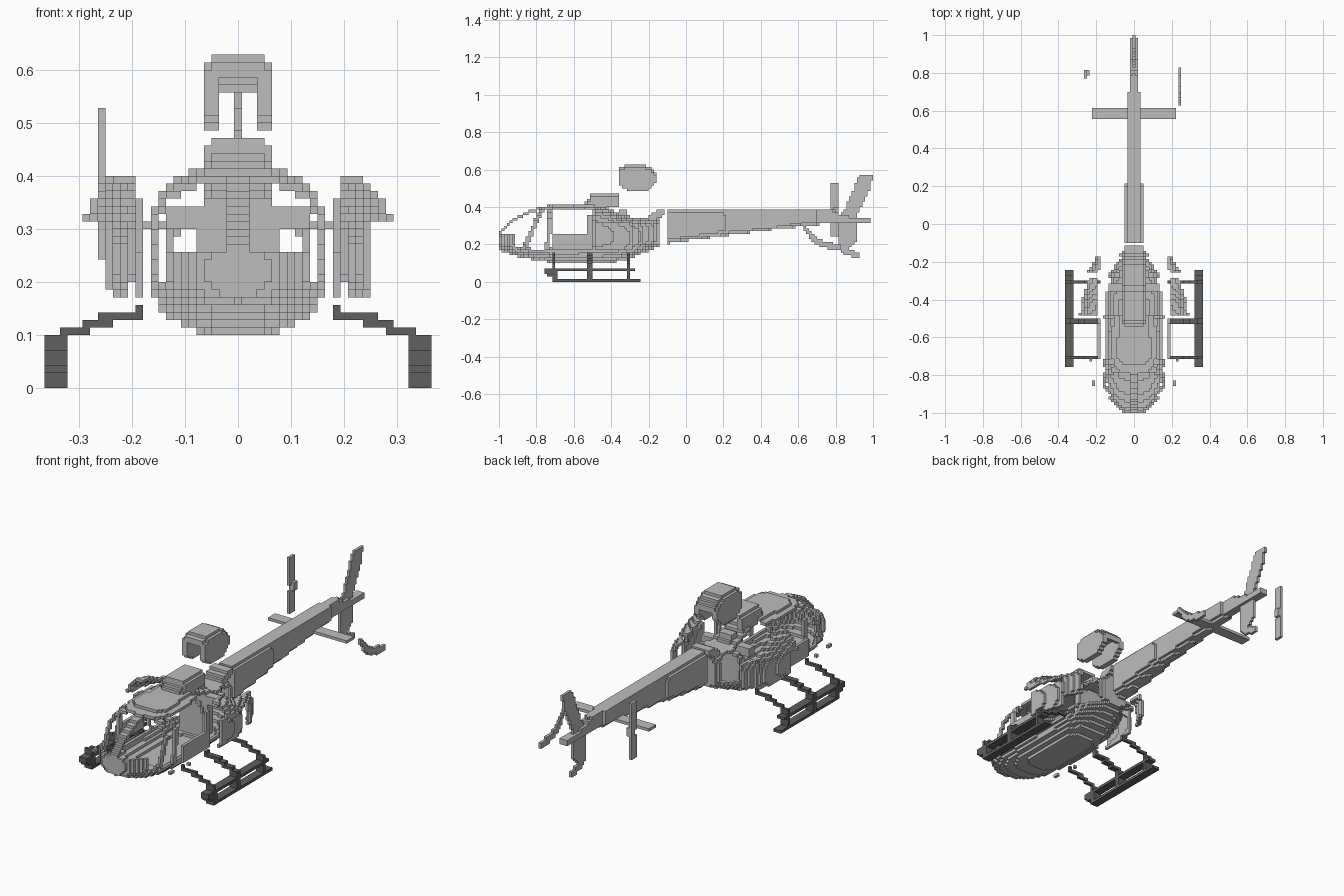
import bpy, bmesh
from itertools import product
from math import floor

cube = bpy.data.objects.get("Cube")
if cube:
    bpy.data.objects.remove(cube)

V = 1 / 70  # block size


def material(name, value):
    mat = bpy.data.materials.new(name)
    mat.use_nodes = True
    colour = (value, value, value, 1)
    mat.diffuse_color = colour
    mat.node_tree.nodes["Principled BSDF"].inputs["Base Color"].default_value = colour
    return mat


GREY = material("light_grey", 0.51)
DARK = material("dark_grey", 0.115)
SIDES = [(a, s) for a in range(3) for s in (-1, 1)]


def step(cell, axis, sign):
    moved = list(cell)
    moved[axis] += sign
    return tuple(moved)


def centre(cell):
    return cell[0] * V, (cell[1] + 0.5) * V, (cell[2] + 0.5) * V


def fill(x, y, z, test=lambda x, y, z: True):
    """Blocks with centres inside the ranges that pass the test."""
    spans = [range(floor(a / V) - 1, floor(b / V) + 2) for a, b in (x, y, z)]
    found = set()
    for cell in product(*spans):
        p = centre(cell)
        if all(a <= c <= b for c, (a, b) in zip(p, (x, y, z))) and test(*p):
            found.add(cell)
    return found


def pick(cells, test):
    return {c for c in cells if test(*centre(c))}


def shift(cells, dx, dz=0):
    return {(c[0] + round(dx / V), c[1], c[2] + round(dz / V)) for c in cells}


def curve(points, t):
    """Straight-line interpolation through a few points."""
    if t <= points[0][0]:
        return points[0][1]
    for (a, p), (b, q) in zip(points, points[1:]):
        if t <= b:
            return p + (q - p) * (t - a) / (b - a)
    return points[-1][1]


def mirror(cells):
    return {(-i, j, k) for i, j, k in cells}


def build(name, cells, mat=GREY):
    """Outer faces of a set of blocks as one mesh."""
    bm = bmesh.new()
    verts = {}
    for cell in sorted(cells):
        for axis, sign in SIDES:
            if step(cell, axis, sign) in cells:
                continue
            loop = []
            for u, w in ((0, 0), (1, 0), (1, 1), (0, 1)):
                corner = list(cell)
                corner[axis] += sign > 0
                corner[(axis + 1) % 3] += u
                corner[(axis + 2) % 3] += w
                key = tuple(corner)
                if key not in verts:
                    verts[key] = bm.verts.new(((key[0] - 0.5) * V, key[1] * V, key[2] * V))
                loop.append(verts[key])
            bm.faces.new(loop if sign > 0 else loop[::-1])
    mesh = bpy.data.meshes.new(name)
    bm.to_mesh(mesh)
    bm.free()
    mesh.materials.append(mat)
    bpy.context.collection.objects.link(bpy.data.objects.new(name, mesh))


def build_pair(name, cells, mat=GREY):
    build("left_" + name, cells, mat)
    build("right_" + name, mirror(cells), mat)


# Fuselage volume from width, roof and belly lines
WIDTH = [(-1, .05), (-.97, .095), (-.93, .13), (-.87, .162), (-.8, .17), (-.5, .165),
         (-.35, .155), (-.25, .13), (-.18, .09), (-.12, .05)]
ROOF = [(-1, .265), (-.97, .295), (-.92, .34), (-.85, .375), (-.78, .4), (-.7, .418),
        (-.5, .415), (-.42, .395), (-.35, .36), (-.28, .345), (-.12, .34)]
BELLY = [(-1, .175), (-.97, .16), (-.9, .135), (-.8, .115), (-.7, .1), (-.4, .1),
         (-.3, .125), (-.2, .165), (-.12, .2)]


def in_hull(x, y, z):
    top, low = curve(ROOF, y), curve(BELLY, y)
    h = (2 * z - top - low) / (top - low)
    return abs(x / curve(WIDTH, y)) ** 2.8 + abs(h) ** 2.8 <= 1


solid = fill((-.18, .18), (-1, -.14), (.09, .43), in_hull)
shell = {c for c in solid if any(step(c, a, s) not in solid for a, s in SIDES)}


# Cabin openings, leaving a centre bar and slanted posts
def glazing(x, y, z):
    post = -.87 + (z - .17) * .45
    if abs(y - post) < .013:
        return False
    if y < post:
        low = .26 if y < -.92 or abs(x) < .09 else .18
        return low < z < .395 and abs(x) > .016
    back_post = abs(y + .735 - (z - .25) * .06) < .013
    return y < -.5 and .165 < z < .385 and abs(x) > .1 and not back_post


def front_door(x, y, z):
    return -.71 < y < -.5 and .17 < z < .37 and x > .1


def rear_door(x, y, z):
    return -.49 < y < -.29 and .17 < z < .315 and x > .08


def upper_cowl(x, y, z):
    return -.49 < y < -.29 and z > .315 and x > .06


def rear_strip(x, y, z):
    return -.26 < y < -.17 and .2 < z < .33 and x > .06


def removed(x, y, z):
    return glazing(x, y, z) or any(f(abs(x), y, z) for f in (rear_door, upper_cowl, rear_strip))


build("fuselage", pick(shell, lambda *p: not removed(*p)))

# Side panels floating clear of the fuselage
build_pair("rear_door", shift(pick(shell, rear_door), .09))
build_pair("upper_cowl", shift(pick(shell, upper_cowl), .125))
build_pair("rear_strip", shift(pick(shell, rear_strip), .115))
build_pair("front_door", fill((.18, .195), (-.71, -.5), (.17, .36),
                              lambda x, y, z: z < .26 or y > -.525))
build_pair("door_catch", fill((.222, .237), (-.73, -.712), (.165, .18)))
build_pair("step_catch", fill((.208, .222), (-.85, -.835), (.165, .18)))

# Cabin bulkhead and rear deck
build("bulkhead", fill((-.135, .135), (-.35, -.32), (.12, .385), lambda x, y, z:
      abs(x) < .085 and z < .345 or z > .3 and z < .345 or abs(x) < .04))
build("rear_deck", fill((-.05, .05), (-.22, -.11), (.28, .385), lambda x, y, z:
      abs(z - curve([(-.22, .32), (-.12, .375)], y)) < .022))


# Hollow tunnels: roof intake and raised engine cover
def tunnel(x, y, z, profile, half=.065, wall=.03, cap=.03):
    low, high = profile[0][1], curve(profile[1:], y)
    inside = abs(x) < half - wall and z < high - cap
    chamfer = abs(x) > half - .015 and z > high - .014
    return low < z < high and not inside and not chamfer


INTAKE = [(0, .405), (-.54, .425), (-.5, .475), (-.36, .475)]
COVER = [(0, .49), (-.36, .61), (-.33, .622), (-.21, .622), (-.155, .585)]
build("roof_intake", fill((-.068, .068), (-.54, -.36), (.4, .48),
                          lambda x, y, z: tunnel(x, y, z, INTAKE, cap=.02)))
build("engine_cover", fill((-.068, .068), (-.355, -.155), (.49, .63), lambda x, y, z:
      tunnel(x, y, z, COVER) and z > curve([(-.36, .52), (-.31, .49), (-.2, .49), (-.155, .53)], y)))

# Tail boom, stabiliser and fin
BOOM_LOW = [(-.1, .205), (.3, .26), (.6, .295), (.87, .325)]
BOOM_HALF = [(-.1, .052), (.2, .048), (.23, .036), (.69, .034), (.71, .023), (.93, .02)]


def in_boom(x, y, z):
    low, high = curve(BOOM_LOW, y), curve([(.78, .392), (.82, .36)], y)
    h = (2 * z - low - high) / (high - low)
    return abs(x / curve(BOOM_HALF, y)) ** 2.5 + abs(h) ** 4 <= 1


build("tail_boom", fill((-.05, .05), (-.1, .87), (.2, .4), in_boom))
build("tail_spar", fill((-.015, .015), (.8, .985), (.32, .34)))
build("stabiliser", fill((-.22, .22), (.55, .62), (.305, .32)))
FIN_FRONT = [(.17, .81), (.33, .81), (.39, .85), (.575, .93)]
FIN_BACK = [(.17, .86), (.22, .91), (.34, .91), (.5, .985), (.575, 1)]
build("tail_fin", fill((0, 0), (.8, 1), (.17, .575),
                       lambda x, y, z: curve(FIN_FRONT, z) < y < curve(FIN_BACK, z)))

# Tail rotor blade and curved guard
build("tail_blade", fill((-.265, -.25), (.775, .82), (.24, .535),
                         lambda x, y, z: y > .785 or z < .36 or z > .38))
build("blade_hub", fill((-.25, -.235), (.785, .82), (.36, .4)))
GUARD = [(.63, .295), (.67, .24), (.72, .205), (.8, .185), (.86, .16), (.92, .138)]


def on_guard(x, y, z):
    return abs(z - curve(GUARD, y)) < .017


build("tail_guard", fill((.235, .25), (.625, .835), (.17, .31), on_guard))
build("fin_guard", fill((0, 0), (.83, .925), (.13, .19), on_guard))

# Landing gear: paired tubes, posts and stepped legs
skid = fill((.325, .36), (-.7, -.24), (0, .015))
skid |= fill((.325, .36), (-.75, -.27), (.06, .075))
skid |= fill((.325, .36), (-.75, -.69), (.015, .075),
             lambda x, y, z: z > curve([(-.75, .045), (-.7, .01)], y))
LEG = [(.18, .15), (.2, .137), (.24, .132), (.28, .118), (.34, .094)]
for y in (-.705, -.515, -.305):
    row = (y - .008, y + .008)
    skid |= fill((.325, .36), row, (0, .1))
    skid |= fill((.18, .34), row, (.08, .16),
                 lambda x, y, z: abs(z - curve(LEG, x)) < .011)
build_pair("landing_skid", skid, DARK)
